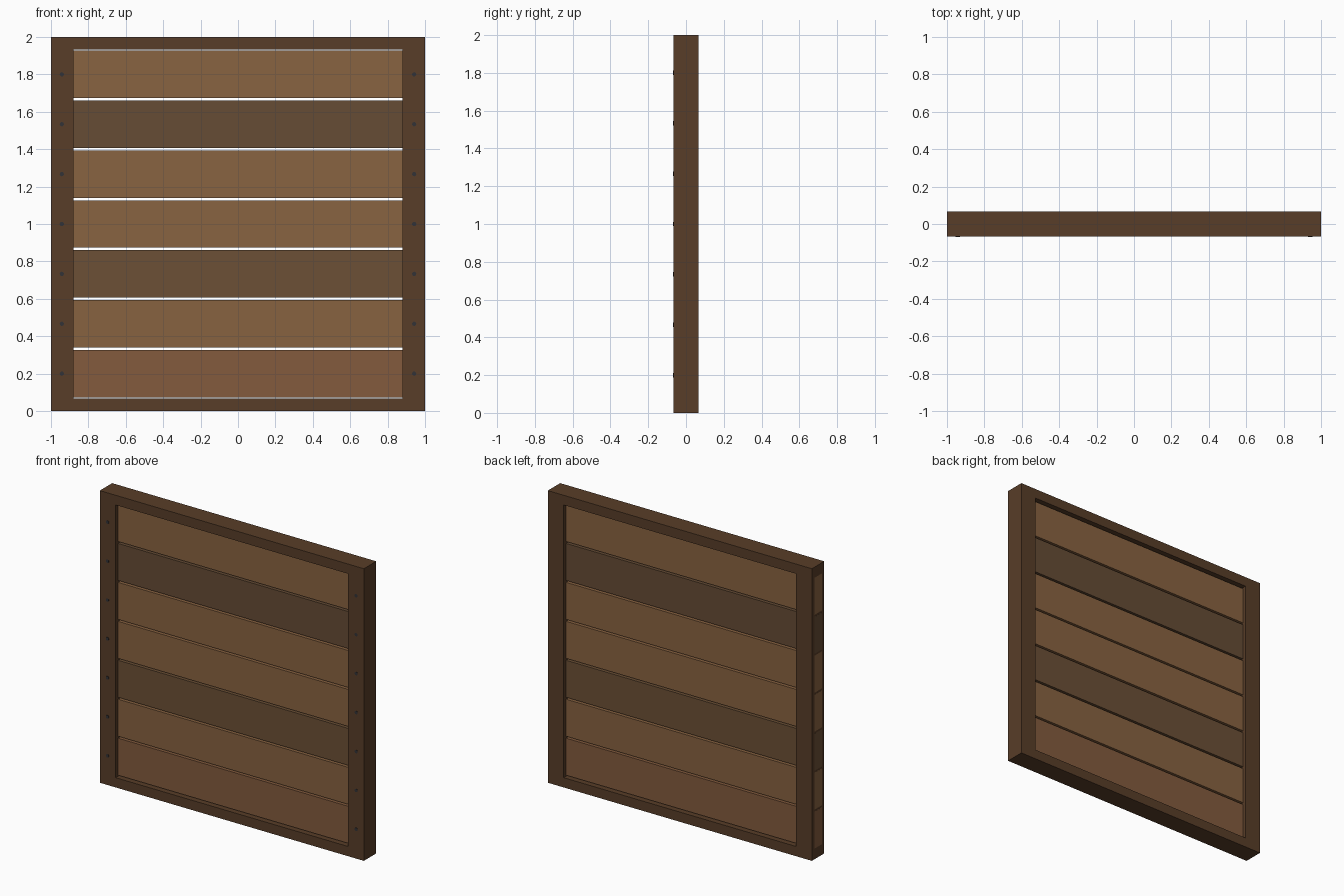
import bpy
import bmesh
from mathutils import Matrix

if "Cube" in bpy.data.objects:
    bpy.data.objects.remove(bpy.data.objects["Cube"])

UNIT = 2 / 15            # plank wall module
DEPTH = UNIT             # frame depth
RAIL = UNIT / 2          # rail height
STILE = 0.12             # stile width
PITCH = (2 - 2 * RAIL) / 7
PLANK_H = PITCH - 0.0133
PLANK_T = 0.08


def material(name, rgb):
    lin = [((c / 255 + 0.055) / 1.055) ** 2.4 for c in rgb]
    mat = bpy.data.materials.new(name)
    mat.diffuse_color = (*lin, 1)
    mat.use_nodes = True
    mat.node_tree.nodes["Principled BSDF"].inputs["Base Color"].default_value = mat.diffuse_color
    return mat


def add_object(name, bm, mat):
    mesh = bpy.data.meshes.new(name)
    bm.to_mesh(mesh)
    bm.free()
    mesh.materials.append(mat)
    obj = bpy.data.objects.new(name, mesh)
    bpy.context.collection.objects.link(obj)
    return obj


def box(name, center, size, mat):
    bm = bmesh.new()
    bmesh.ops.create_cube(bm, size=1, matrix=Matrix.Diagonal((*size, 1)))
    obj = add_object(name, bm, mat)
    obj.location = center
    return obj


def nail(name, x, z, mat):
    bm = bmesh.new()
    bmesh.ops.create_cone(bm, cap_ends=True, segments=12, radius1=0.0115,
                          radius2=0.0115, depth=0.02,
                          matrix=Matrix.Rotation(1.5707963, 4, 'X'))
    obj = add_object(name, bm, mat)
    obj.location = (x, -DEPTH / 2 + 0.008, z)
    return obj


frame_wood = material("frame_wood", (88, 61, 40))
nail_iron = material("nail_iron", (50, 50, 54))
plank_colors = [(131, 91, 61), (135, 98, 64), (108, 80, 54), (137, 99, 65),
                (137, 99, 65), (102, 76, 53), (137, 99, 65)]

# Frame: full-height stiles with rails between them
for side, label in ((-1, "left"), (1, "right")):
    box(f"{label}_stile", (side * (1 - STILE / 2), 0, 1), (STILE, DEPTH, 2), frame_wood)
for label, z in (("bottom", RAIL / 2), ("top", 2 - RAIL / 2)):
    box(f"{label}_rail", (0, 0, z), (2 - 2 * STILE, DEPTH, RAIL), frame_wood)

# Horizontal planks running through the stiles, nailed on the front
for i, color in enumerate(plank_colors):
    z = RAIL + PITCH * (i + 0.5)
    wood = material(f"plank_wood_{i + 1}", color)
    box(f"plank_{i + 1}", (-0.0005, 0, z), (2, PLANK_T, PLANK_H), wood)
    for side, label in ((-1, "left"), (1, "right")):
        nail(f"{label}_nail_{i + 1}", side * 0.942, z, nail_iron)
